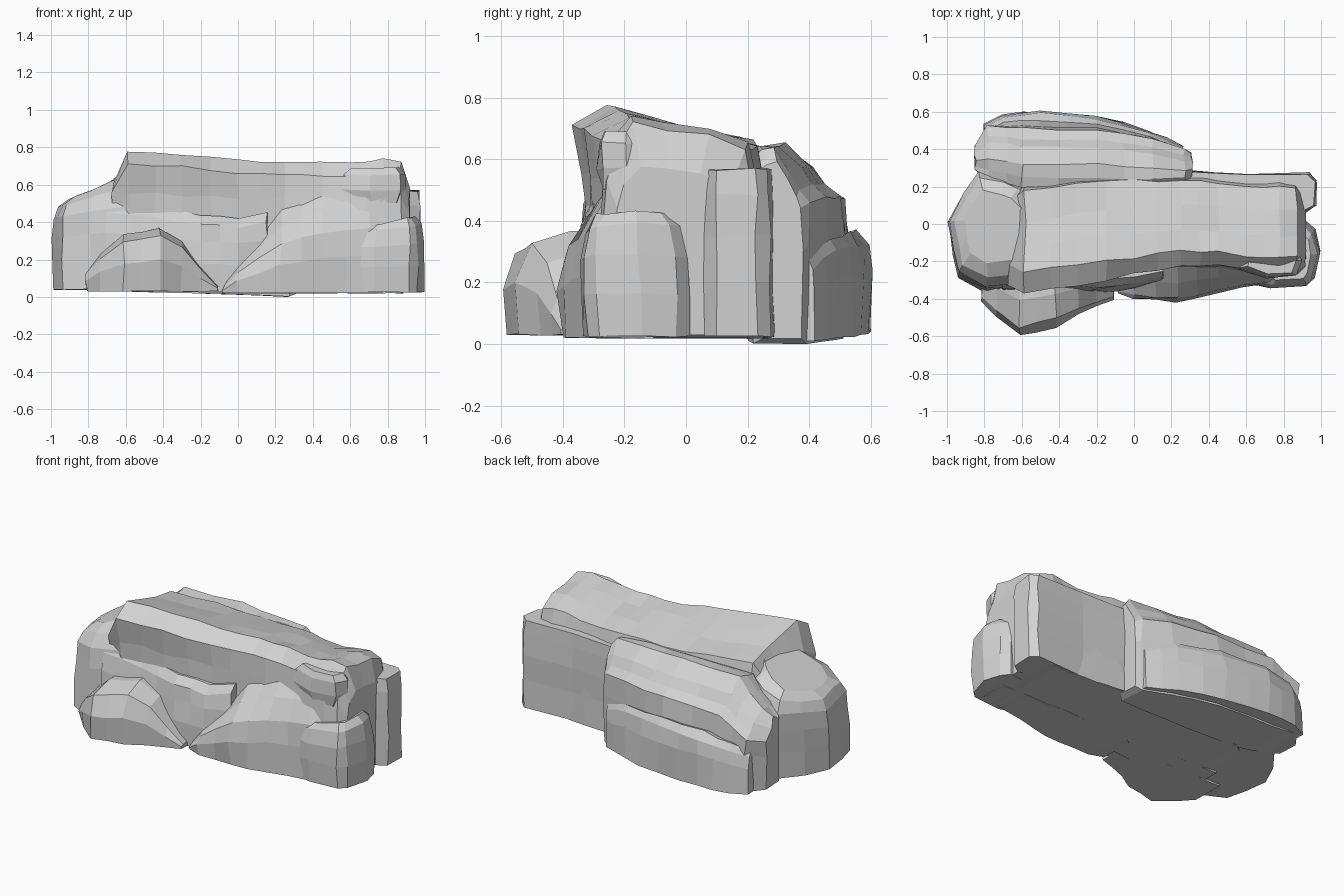
import bpy, bmesh, random
from mathutils import Vector

random.seed(4)
stone = bpy.data.materials.new("grey stone")
stone.diffuse_color = (0.65, 0.65, 0.65, 1)


def skin(name, rings):
    """Join rings of points into a closed faceted rock."""
    bm = bmesh.new()
    vr = [[bm.verts.new(p) for p in r] for r in rings]
    n = len(vr[0])
    for a, b in zip(vr, vr[1:]):
        for i in range(n):
            j = (i + 1) % n
            bm.faces.new((a[i], a[j], b[j], b[i]))
    bm.faces.new(vr[0])
    bm.faces.new(vr[-1])
    bmesh.ops.recalc_face_normals(bm, faces=bm.faces)
    me = bpy.data.meshes.new(name)
    bm.to_mesh(me)
    bm.free()
    me.materials.append(stone)
    ob = bpy.data.objects.new(name, me)
    bpy.context.collection.objects.link(ob)


def rough(p, r=0.008):
    flat = 0.3 if p[2] < 0.06 else 1
    return Vector((p[0] + random.uniform(-r, r), p[1] + random.uniform(-r, r),
                   max(0, p[2] + flat * random.uniform(-r, r))))


def loft(name, stations, prof_a, prof_b=None):
    """Rock running along x. Station = x, y0, y1, z0, z1; profile in 0..1."""
    prof_b = prof_b or prof_a
    st = [stations[0]]
    for a, b in zip(stations, stations[1:]):
        if b[0] - a[0] > 0.17:
            st.append([(p + q) / 2 for p, q in zip(a, b)])
        st.append(b)
    x0, x1 = st[0][0], st[-1][0]
    rings = []
    for x, y0, y1, z0, z1 in st:
        t = (x - x0) / (x1 - x0)
        ring = []
        for (ua, va), (ub, vb) in zip(prof_a, prof_b):
            u, v = ua + (ub - ua) * t, va + (vb - va) * t
            ring.append(rough((x, y0 + u * (y1 - y0), z0 + v * (z1 - z0))))
        rings.append(ring)
    skin(name, rings)


def column(name, outline, levels, slope=0.0, shift=0.0):
    """Upright rock from a plan outline. Level = z, scale; slope tilts the top, shift leans it in y."""
    cx = sum(p[0] for p in outline) / len(outline)
    cy = sum(p[1] for p in outline) / len(outline)
    top = levels[-1][0]
    skin(name, [[rough((cx + (x - cx) * s, cy + (y - cy) * s + shift * z / top,
                        z + slope * (x - cx) * (z / top) ** 2), 0.007)
                 for x, y in outline] for z, s in levels])


# Long main slab, overhanging at the front left
loft("main_slab",
     [(-.67, -.32, .16, .04, .61), (-.585, -.38, .22, .03, .78),
      (-.3, -.345, .27, .03, .755), (0, -.3, .28, .02, .73),
      (.25, -.26, .28, .02, .725), (.45, -.26, .27, .02, .715),
      (.6, -.29, .26, .02, .715), (.78, -.3, .25, .02, .735),
      (.87, -.28, .24, .03, .715), (.915, -.25, .19, .03, .58)],
     [(.08, 0), (.06, .3), (.1, .52), (.07, .7), (0, .92), (.2, 1), (.42, .95),
      (.65, .9), (.93, .86), (1, .55), (.98, 0)],
     [(0, 0), (0, .3), (.02, .55), (.05, .74), (.12, .9), (.22, 1), (.42, .98),
      (.68, .95), (.9, .89), (1, .55), (1, 0)])

# Lower block at the left end
column("left_block",
       [(-1, -.01), (-.97, -.18), (-.945, -.3), (-.79, -.38), (-.57, -.36),
        (-.4, 0), (-.58, .19), (-.68, .24), (-.83, .27), (-.92, .14)],
       [(.04, .975), (.2, .96), (.34, .97), (.46, .95), (.535, .82), (.58, .6)], .27, .035)

# Ledge below the overhang, between the front rocks
loft("front_middle_rock",
     [(-.7, -.34, -.1, .03, .51), (-.45, -.345, -.1, .03, .48),
      (-.2, -.35, -.1, .03, .44), (0, -.34, -.1, .03, .42),
      (.15, -.3, -.1, .03, .45)],
     [(-.03, 0), (-.04, .35), (.0, .65), (.06, .88), (.22, 1), (1, 1), (1, 0)])

# Pointed rock at the front left
loft("front_left_rock",
     [(-.81, -.42, -.2, .03, .13), (-.73, -.49, -.2, .03, .23),
      (-.61, -.6, -.2, .03, .33), (-.42, -.55, -.2, .03, .365),
      (-.3, -.48, -.2, .03, .29), (-.11, -.41, -.2, .03, .06)],
     [(.03, 0), (0, .5), (.12, .88), (.5, 1), (1, 1), (1, 0)])

# Rounded rock along the front right
loft("front_right_rock",
     [(-.08, -.37, -.15, .02, .06), (0, -.4, -.1, .02, .22),
      (.23, -.415, -.1, .02, .46), (.45, -.37, -.1, .02, .56),
      (.7, -.32, -.1, .02, .6), (.89, -.28, -.1, .02, .57)],
     [(.03, 0), (0, .35), (.06, .6), (.3, .81), (.6, 1), (1, 1), (1, 0)])

# Two upright rocks at the right end
column("right_front_lump",
       [(.63, -.31), (.72, -.335), (.92, -.325), (.965, -.29), (.995, -.14),
        (.97, -.02), (.92, .02), (.7, 0)],
       [(.025, .96), (.16, 1), (.28, .97), (.37, .87), (.41, .68)], .16, -.015)
column("right_back_lump",
       [(.22, .29), (.6, .265), (.94, .275), (.98, .23), (.975, .1),
        (.92, .06), (.6, .08), (.25, .15)],
       [(.025, .97), (.2, 1), (.35, .98), (.49, .99), (.57, .95)])
# Small overhanging shoulder above the front right rock
column("right_shoulder",
       [(.56, -.24), (.7, -.285), (.87, -.275), (.9, -.2), (.85, -.1), (.6, -.12)],
       [(.5, .85), (.57, 1), (.65, .98), (.69, .75)])

# Stepped rock at the back: tall upper ledge and low outer ledge
loft("back_upper_ledge",
     [(-.85, .29, .42, .04, .46), (-.78, .24, .53, .04, .5),
      (-.68, .22, .52, .03, .57), (-.6, .2, .52, .03, .645),
      (-.2, .2, .515, .02, .65), (.1, .2, .455, .01, .65),
      (.27, .22, .4, .0, .64), (.31, .25, .38, .02, .6)],
     [(0, 0), (0, .95), (.15, .98), (.38, 1), (.68, .88), (.8, .79), (.97, .72),
      (1, .5), (.98, 0)])
loft("back_lower_ledge",
     [(-.8, .3, .53, .04, .3), (-.7, .3, .585, .04, .34),
      (-.5, .3, .605, .04, .365), (-.2, .3, .575, .03, .36),
      (.08, .3, .5, .02, .34), (.26, .3, .42, .01, .28)],
     [(0, 0), (0, .9), (.6, .92), (.84, 1), (.95, .88), (1, .6), (1, 0)])
